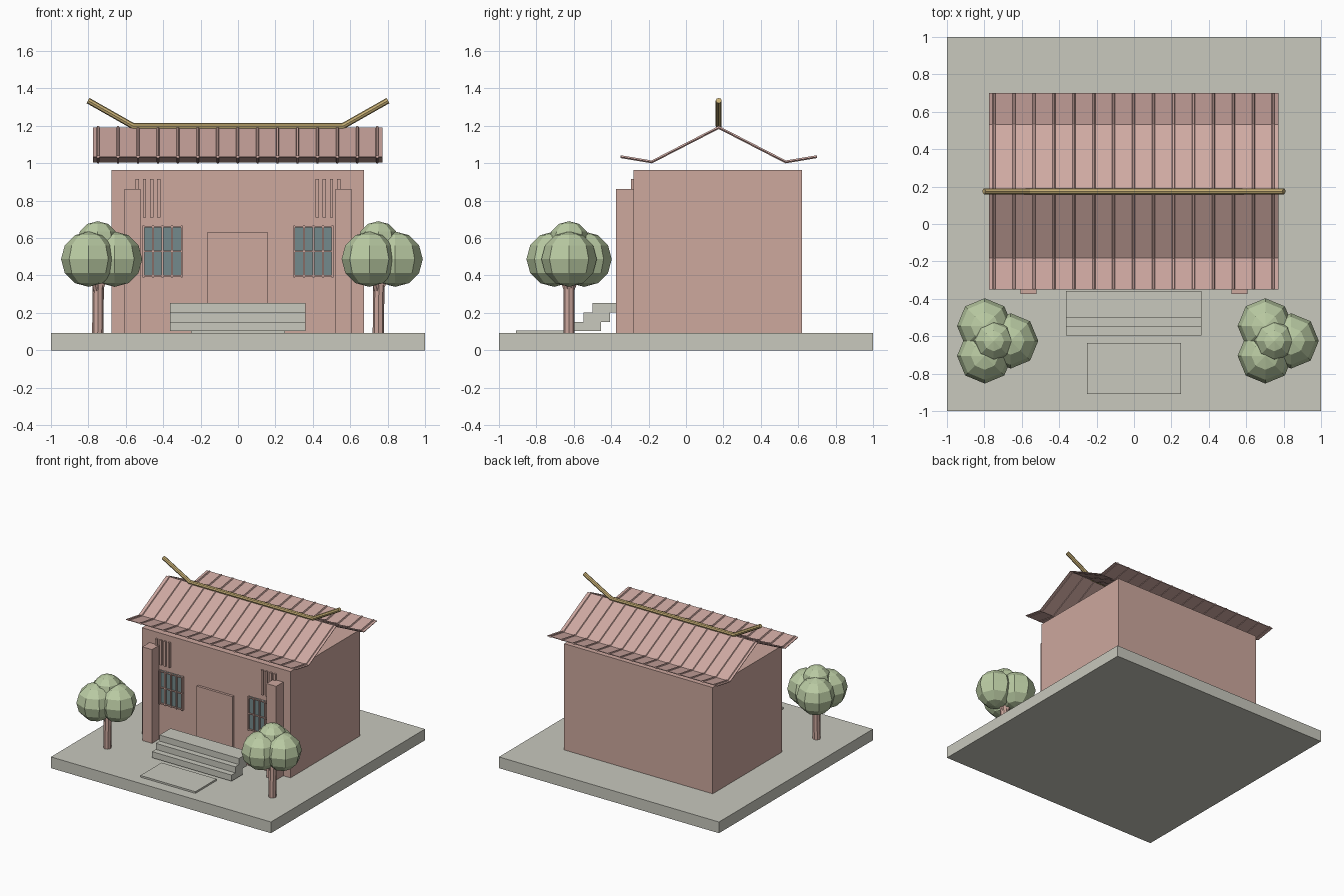
import bpy, bmesh, math
from mathutils import Vector

if "Cube" in bpy.data.objects:
    bpy.data.objects.remove(bpy.data.objects["Cube"])


def material(name, rgb):
    m = bpy.data.materials.new(name)
    lin = [((c / 255 + 0.055) / 1.055) ** 2.4 for c in rgb]
    m.diffuse_color = (*lin, 1)
    m.use_nodes = True
    m.node_tree.nodes["Principled BSDF"].inputs["Base Color"].default_value = m.diffuse_color
    return m


PINK = material("dusty pink", (205, 168, 158))
ROOF = material("roof pink", (207, 169, 162))
STONE = material("stone grey", (200, 200, 189))
GOLD = material("old gold", (200, 176, 118))
GREEN = material("leaf green", (186, 203, 163))
TEAL = material("window teal", (116, 138, 140))


def finish(name, bm, mat):
    bmesh.ops.recalc_face_normals(bm, faces=bm.faces)
    me = bpy.data.meshes.new(name)
    bm.to_mesh(me)
    bm.free()
    me.materials.append(mat)
    ob = bpy.data.objects.new(name, me)
    bpy.context.collection.objects.link(ob)
    return ob


def add_box(bm, x0, x1, y0, y1, z0, z1):
    vs = bmesh.ops.create_cube(bm, size=1)["verts"]
    for v in vs:
        v.co = Vector(((x0, x1)[v.co.x > 0], (y0, y1)[v.co.y > 0], (z0, z1)[v.co.z > 0]))


def box(name, mat, *dims):
    bm = bmesh.new()
    add_box(bm, *dims)
    return finish(name, bm, mat)


def add_tube(bm, path, radii, n, side):
    """Sweep an n-gon along a planar path; side is the normal of that plane."""
    pts = [Vector(p) for p in path]
    side = Vector(side)
    rings = []
    for i, p in enumerate(pts):
        d = [(b - a).normalized() for a, b in zip(pts, pts[1:])]
        a, b = d[max(i - 1, 0)], d[min(i, len(d) - 1)]
        t = (a + b).normalized()
        up = side.cross(t) / max(t.dot(a), 0.3)
        rings.append([bm.verts.new(p + radii[i] * (side * math.cos(q) + up * math.sin(q)))
                      for q in (2 * math.pi * k / n for k in range(n))])
    for r, s in zip(rings, rings[1:]):
        for k in range(n):
            bm.faces.new((r[k], r[(k + 1) % n], s[(k + 1) % n], s[k]))
    bm.faces.new(rings[0])
    bm.faces.new(rings[-1])


# Ground slab, house body, door, mat
box("ground_slab", STONE, -1, 1, -1, 1, 0, 0.092)
box("house_body", PINK, -0.677, 0.673, -0.28, 0.62, 0.09, 0.965)
box("door", PINK, -0.165, 0.16, -0.30, -0.27, 0.09, 0.63)
box("entrance_mat", STONE, -0.25, 0.25, -0.91, -0.635, 0.09, 0.106)

# Steps: three overlapping slabs
bm = bmesh.new()
for i in range(3):
    y = -0.597 + 0.048 * i
    add_box(bm, -0.363, 0.36, y, y + 0.143, 0.102 + 0.05 * i, 0.152 + 0.05 * i)
finish("front_steps", bm, STONE)

# Pillars, slats and barred windows on both sides
for s, tag in ((-1, "left"), (1, "right")):
    box("pillar_" + tag, PINK, *sorted((s * 0.608, s * 0.52)), -0.373, -0.27, 0.09, 0.862)
    bm = bmesh.new()
    for i in range(4):
        x = s * (0.423 + 0.0385 * i)
        add_box(bm, x - 0.009, x + 0.009, -0.295, -0.27, 0.71, 0.915)
    finish("vent_slats_" + tag, bm, PINK)
    box("window_pane_" + tag, TEAL, *sorted((s * 0.297, s * 0.507)), -0.288, -0.28, 0.395, 0.664)
    bm = bmesh.new()
    for i in range(5):
        x = s * (0.301 + 0.051 * i)
        add_box(bm, x - 0.005, x + 0.005, -0.302, -0.28, 0.39, 0.667)
    for i in range(3):
        z = 0.397 + 0.131 * i
        add_box(bm, *sorted((s * 0.295, s * 0.51)), -0.298, -0.28, z - 0.004, z + 0.004)
    finish("window_bars_" + tag, bm, PINK)

# Roof sheet: gable with upturned eaves
CY = 0.175
profile = [(CY - 0.525, 1.034), (CY - 0.358, 1.006), (CY, 1.19), (CY + 0.358, 1.006), (CY + 0.525, 1.034)]
bm = bmesh.new()
cols = [[bm.verts.new((x, y, z + dz)) for y, z in profile]
        for x, dz in ((-0.775, 0.002), (0.772, 0.002), (0.772, -0.003), (-0.775, -0.003))]
for a, b in zip(cols, cols[1:] + cols[:1]):
    for i in range(4):
        bm.faces.new((a[i], a[i + 1], b[i + 1], b[i]))
for i in (0, 4):
    bm.faces.new([c[i] for c in cols])
finish("roof_sheet", bm, ROOF)

# Roof ribs
bm = bmesh.new()
for i in range(15):
    x = -0.748 + 0.1066 * i
    add_tube(bm, [(x, y, z + 0.001) for y, z in profile], [0.0085] * 5, 6, (1, 0, 0))
finish("roof_ribs", bm, ROOF)

# Ridge pole with raised tips
bm = bmesh.new()
add_tube(bm, [(-0.802, CY, 1.335), (-0.56, CY, 1.198), (0.56, CY, 1.198), (0.802, CY, 1.335)],
         [0.016] * 4, 8, (0, 1, 0))
finish("ridge_pole", bm, GOLD)

# Trees
for cx, tag in ((-0.75, "left"), (0.75, "right")):
    blobs = [(-0.048, 0.08, 0.487, 0.148), (-0.048, -0.08, 0.487, 0.148),
             (0.09, 0, 0.487, 0.148), (0, 0, 0.58, 0.11)]
    bm = bmesh.new()
    add_tube(bm, [(cx, -0.625, 0.085), (cx + 0.004, -0.625, 0.42)], [0.03, 0.03], 8, (0, 1, 0))
    for dx, dy, z, r in blobs[:3]:
        side = Vector((-dy, dx, 0)).normalized()
        add_tube(bm, [(cx, -0.625, 0.30), (cx + dx * 0.7, -0.625 + dy * 0.7, 0.44)],
                 [0.02, 0.015], 6, side)
    finish("tree_trunk_" + tag, bm, PINK)
    bm = bmesh.new()
    for dx, dy, z, r in blobs:
        vs = bmesh.ops.create_uvsphere(bm, u_segments=8, v_segments=6, radius=r)["verts"]
        bmesh.ops.translate(bm, verts=vs, vec=(cx + dx, -0.625 + dy, z))
    finish("tree_foliage_" + tag, bm, GREEN)
